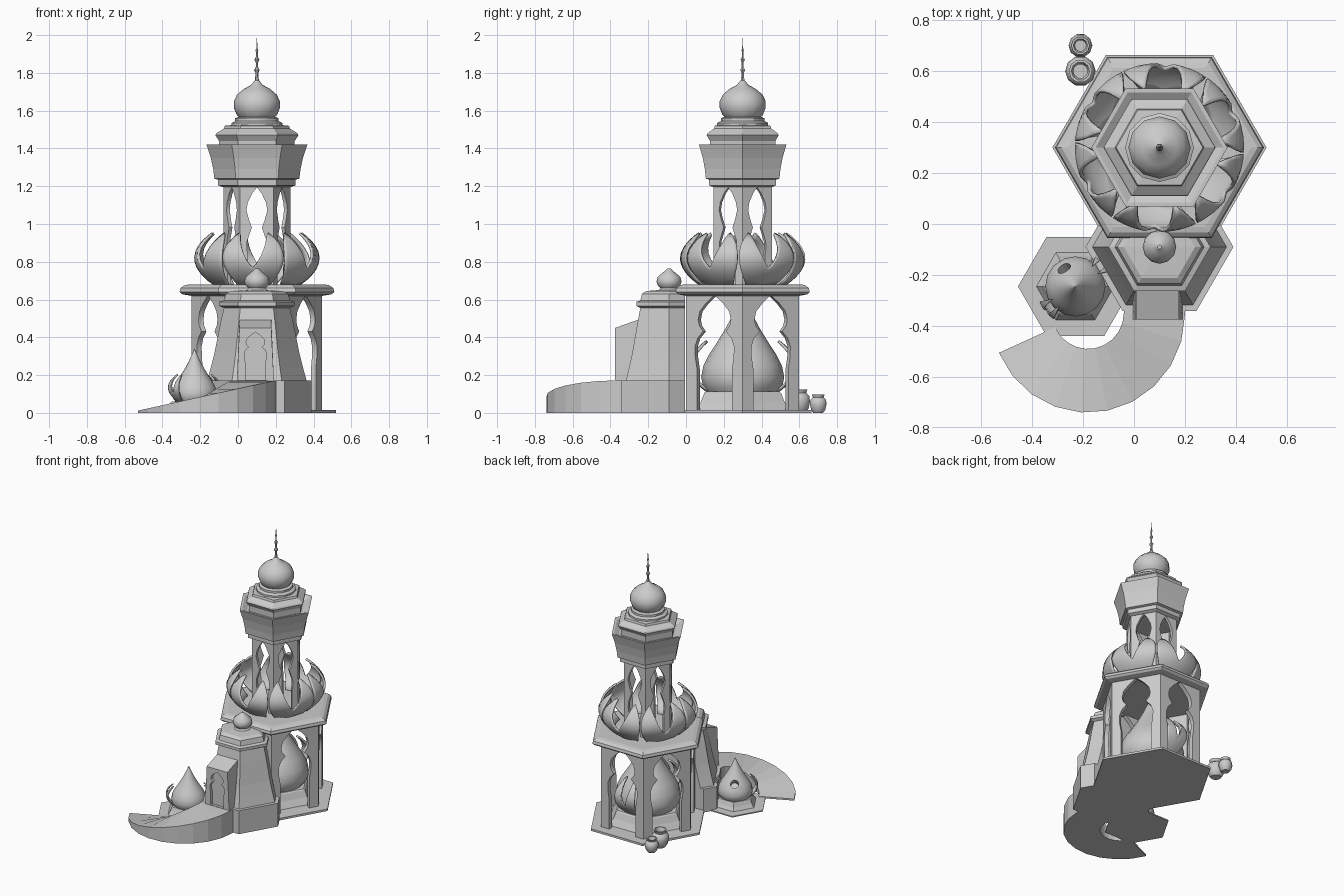
import bpy, bmesh
from math import sin, cos, pi, radians
from mathutils import Vector

if "Cube" in bpy.data.objects:
    bpy.data.objects.remove(bpy.data.objects["Cube"])

TX, TY = 0.10, 0.30          # tower axis
PX, PY = 0.10, -0.09         # porch axis
FX, FY = -0.23, -0.245       # garden bulb axis


def add(name, verts, faces, smooth=None):
    me = bpy.data.meshes.new(name)
    me.from_pydata(verts, [], faces)
    ob = bpy.data.objects.new(name, me)
    bpy.context.collection.objects.link(ob)
    bm = bmesh.new()
    bm.from_mesh(me)
    bmesh.ops.recalc_face_normals(bm, faces=bm.faces[:])
    bm.to_mesh(me)
    bm.free()
    if smooth:
        bpy.context.view_layer.objects.active = ob
        bpy.ops.object.select_all(action='DESELECT')
        ob.select_set(True)
        bpy.ops.object.shade_smooth_by_angle(angle=radians(smooth))
    return ob


def lathe(name, prof, n, x, y, smooth=None):
    """Revolve (radius, z) points with n sides; six sides gives a hexagon."""
    verts = [(x + r * cos(2 * pi * i / n), y + r * sin(2 * pi * i / n), z)
             for r, z in prof for i in range(n)]
    faces = [(k * n + i, k * n + (i + 1) % n, (k + 1) * n + (i + 1) % n, (k + 1) * n + i)
             for k in range(len(prof) - 1) for i in range(n)]
    faces += [tuple(range(n)), tuple(range((len(prof) - 1) * n, len(prof) * n))]
    return add(name, verts, faces, smooth)


def arcade(name, R, t, z0, z1, opening, x, y):
    """Hexagonal ring of wall panels, each pierced by a lobed arch."""
    a = R * cos(pi / 6)
    rows = [(h * R, z0 + s * (z1 - z0)) for h, s in opening] + [(0, z1)]
    verts, faces = [], []
    for k in range(6):
        ang = pi / 6 + k * pi / 3
        nrm, tan = Vector((cos(ang), sin(ang), 0)), Vector((-sin(ang), cos(ang), 0))
        for side in (-1, 1):
            b = len(verts)
            for h, z in rows:
                for d, w in ((a, R / 2), (a - t, R / 2 * (a - t) / a)):
                    for u in (w, h):
                        verts.append(tuple(Vector((x, y, z)) + nrm * d + tan * side * u))
            for i in range(len(rows) - 1):
                p, q = b + 4 * i, b + 4 * i + 4
                faces += [(p, p + 1, q + 1, q), (p + 2, p + 3, q + 3, q + 2)]
                if i < len(rows) - 2:
                    faces.append((p + 1, p + 3, q + 3, q + 1))
    return add(name, verts, faces, 30)


def petal(name, ang, x, y, z, s=1.0, r0=0.21, half=30):
    """Cupped petal with a deep notch and two blunt horns curling inward."""
    nu, nv, verts = 21, 10, []
    for j in range(nv):
        for i in range(nu):
            u = 2 * i / (nu - 1) - 1
            rim = .33 + .67 * sin(pi / 2 * min(1, abs(u) / .8)) ** 1.5
            rim *= 1 - .22 * max(0, (abs(u) - .8) / .2) ** 2
            t = j / (nv - 1) * rim
            r = r0 + 0.115 * sin(pi * min(1, t * 0.93 + 0.02)) ** 0.8
            w = radians(half) * (0.62 + 0.36 * sin(pi * (0.1 + 0.75 * t)))
            th = radians(ang) + u * w
            verts.append((x + s * r * cos(th), y + s * r * sin(th), z + s * 0.27 * t))
    faces = [(j * nu + i, j * nu + i + 1, (j + 1) * nu + i + 1, (j + 1) * nu + i)
             for j in range(nv - 1) for i in range(nu - 1)]
    ob = add(name, verts, faces, 50)
    m = ob.modifiers.new("thickness", 'SOLIDIFY')
    m.thickness, m.offset = 0.014 * s, 0
    return ob


def bulb(name, x, y, s, petal_angles):
    """Hexagonal base, stepped plinth, garlic-shaped bulb and side petals."""
    lathe(name + "_base", [(.42 * s, 0), (.42 * s, .015 * s)], 6, x, y)
    lathe(name + "_plinth", [(.285 * s, .015 * s), (.255 * s, .06 * s), (.235 * s, .105 * s),
                             (.225 * s, .112 * s)], 6, x, y)
    prof = [(.18, .10), (.21, .14), (.22, .19), (.208, .25), (.178, .31), (.138, .37),
            (.095, .44), (.057, .51), (.025, .58), (.003, .63)]
    body = lathe(name, [(r * s, z * s) for r, z in prof], 16, x, y, 40)
    for i, ang in enumerate(petal_angles):
        petal(f"{name}_petal_{i}", ang, x, y, .11 * s, s, .165, 17)
    return body


# Ground-floor chamber with the large bulb inside
bulb("large_bulb", TX, TY, 1.0, (90, 270))
ARCH = [(.31, 0), (.31, .36), (.34, .46), (.345, .55), (.30, .62), (.20, .68),
        (.27, .73), (.29, .78), (.26, .85), (.15, .92), (0, .99)]
arcade("lower_arcade", .345, .03, .01, .63, ARCH, TX, TY)
lathe("balcony_slab", [(.35, .62), (.395, .628), (.41, .64), (.405, .66), (.385, .675),
                       (.36, .68)], 6, TX, TY)

# Balcony petals
for k in range(6):
    petal(f"balcony_petal_{k}", -94 + 60 * k, TX, TY, .68)

# Upper lantern stage
SLIM = [(.26, 0), (.26, .28), (.30, .36), (.29, .43), (.20, .52), (.15, .57), (.23, .64),
        (.31, .74), (.27, .82), (.14, .91), (0, .97)]
arcade("upper_arcade", .178, .02, .68, 1.21, SLIM, TX, TY)
lathe("capital", [(.18, 1.195), (.205, 1.205), (.205, 1.235), (.225, 1.24), (.231, 1.29),
                  (.244, 1.35), (.267, 1.42), (.25, 1.42), (.215, 1.40)], 6, TX, TY)
lathe("upper_cornice", [(.20, 1.40), (.20, 1.44), (.22, 1.47), (.215, 1.48), (.175, 1.505),
                        (.17, 1.52), (.12, 1.525)], 6, TX, TY)
lathe("dome_collar", [(.135, 1.52), (.135, 1.535), (.115, 1.545), (.115, 1.56), (.09, 1.57)],
      12, TX, TY, 30)
lathe("onion_dome", [(.085, 1.555), (.108, 1.58), (.122, 1.615), (.122, 1.65), (.105, 1.685),
                     (.07, 1.715), (.03, 1.737), (.012, 1.76)], 12, TX, TY, 40)
lathe("spire", [(.012, 1.745), (.007, 1.80), (.015, 1.815), (.006, 1.83), (.006, 1.855),
                (.013, 1.87), (.005, 1.885), (.005, 1.91), (.008, 1.92), (.003, 1.93),
                (.001, 1.985)], 6, TX, TY, 40)

# Entrance porch: half hexagons cut against the tower
PARTS = {
    "porch_platform": [(.29, 0), (.29, .172)],
    "porch_body": [(.263, .172), (.244, .24), (.224, .32), (.208, .40), (.192, .48),
                   (.174, .56)],
    "porch_cornice": [(.174, .555), (.20, .567), (.20, .588), (.175, .595), (.165, .63),
                      (.14, .645), (.07, .65)],
}
for name, prof in PARTS.items():
    ob = lathe(name, prof, 6, PX, PY)
    bm = bmesh.new()
    bm.from_mesh(ob.data)
    bmesh.ops.bisect_plane(bm, geom=bm.verts[:] + bm.edges[:] + bm.faces[:],
                           plane_co=(0, -.005, 0), plane_no=(0, 1, 0), clear_outer=True)
    bmesh.ops.holes_fill(bm, edges=[e for e in bm.edges if e.is_boundary], sides=0)
    bm.to_mesh(ob.data)
    bm.free()
lathe("porch_finial", [(.06, .645), (.045, .66), (.06, .675), (.066, .695), (.06, .72),
                       (.03, .745), (.008, .765)], 12, PX, PY, 40)

# Doorway box with sloping roof and arched recess
dv = [(PX + sx * w - .008, y, z) for y, zt in ((-.375, .45), (-.22, .505))
      for w, z in ((.098, .172), (.084, zt)) for sx in (-1, 1)]
add("doorway", dv, [(0, 1, 3, 2), (4, 6, 7, 5), (0, 2, 6, 4), (1, 5, 7, 3), (2, 3, 7, 6),
                    (0, 4, 5, 1)])
hw = [(h * .17, .175 + s * .255) for h, s in ARCH]
loop = hw + [(-h, z) for h, z in hw[-2::-1]]
n = len(loop)
cut = add("doorway_cutter", [(PX + h - .008, y, z) for y in (-.42, -.355) for h, z in loop],
          [tuple(range(n)), tuple(range(n, 2 * n))] +
          [(i, (i + 1) % n, n + (i + 1) % n, n + i) for i in range(n)])
cut.hide_render = True
cut.hide_set(True)
m = bpy.data.objects["doorway"].modifiers.new("recess", 'BOOLEAN')
m.operation, m.object = 'DIFFERENCE', cut

# Curving ramp down from the platform
verts = []
stations = [((-.04, -.16), (.20, -.16), .17)]
for i in range(11):
    th = -radians(157) * i / 10
    c, s = cos(th), sin(th)
    z = .012 + .16 * (c * .38 + .35) / .73
    stations.append(((-.18 + .14 * c, -.35 + .14 * s), (-.18 + .38 * c, -.355 + .385 * s), z))
for pin, pout, z in stations:
    verts += [(*pin, 0), (*pout, 0), (*pout, z), (*pin, z)]
last = 4 * (len(stations) - 1)
faces = [(4 * i + k, 4 * i + (k + 1) % 4, 4 * i + 4 + (k + 1) % 4, 4 * i + 4 + k)
         for i in range(len(stations) - 1) for k in range(4)]
add("ramp", verts, faces + [(0, 1, 2, 3), (last, last + 1, last + 2, last + 3)])

# Small garden bulb with a round entry hole
small = bulb("small_bulb", FX, FY, .536, (40, 220))
hole = lathe("hole_cutter", [(.028, -.12), (.028, .0)], 12, 0, 0)
hole.rotation_euler = Vector((-.4, .6, .7)).to_track_quat('Z', 'Y').to_euler()
hole.location = Vector((FX - .05, FY + .08, .19)) + Vector((-.4, .6, .7)) * .05
hole.hide_render = True
hole.hide_set(True)
m = small.modifiers.new("entry_hole", 'BOOLEAN')
m.operation, m.object = 'DIFFERENCE', hole

# Two jars at the back
for name, y, s in (("large_jar", .60, 1.0), ("small_jar", .70, .78)):
    prof = [(.035, 0), (.05, .02), (.06, .06), (.055, .09), (.038, .105), (.046, .125),
            (.036, .125), (.028, .105), (.03, .03)]
    lathe(name, [(r * s, z * s) for r, z in prof], 10, -.21, y, 40)
